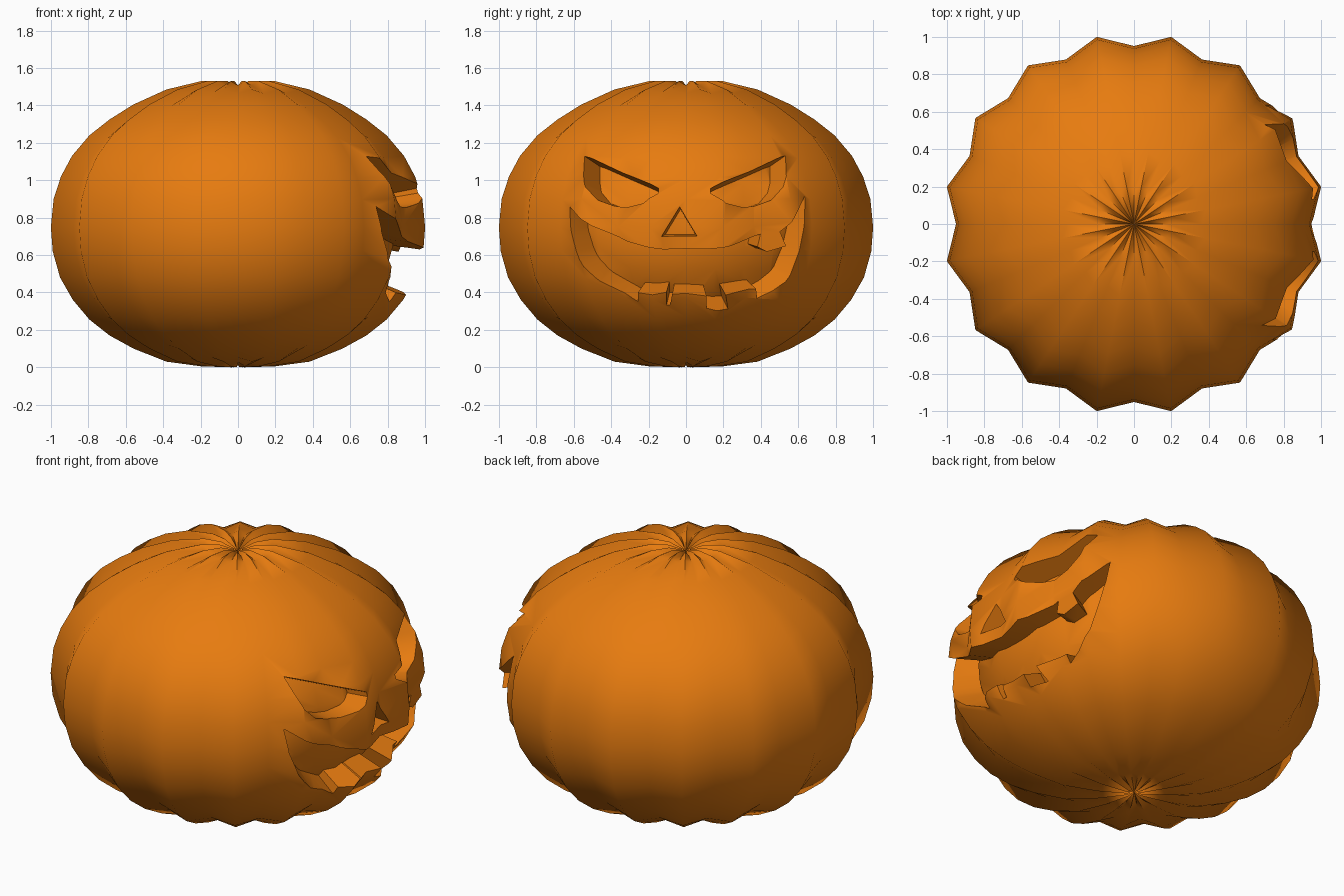
import bpy, bmesh, math
from mathutils import Vector

if "Cube" in bpy.data.objects:
    bpy.data.objects.remove(bpy.data.objects["Cube"])

C = Vector((0, 0, 0.765))          # centre of the gourd
LOBES = 16
# rib crest profile: (radius, height)
PROFILE = [(0.04, 0.0), (0.2, 0.005), (0.39, 0.03), (0.57, 0.10), (0.70, 0.17), (0.81, 0.255),
           (0.90, 0.36), (0.97, 0.48), (1.01, 0.62), (1.02, 0.75), (1.005, 0.90), (0.965, 1.02),
           (0.905, 1.13), (0.81, 1.24), (0.70, 1.325), (0.57, 1.405), (0.39, 1.485), (0.2, 1.53),
           (0.10, 1.53), (0.04, 1.51)]

orange = bpy.data.materials.new("pumpkin_orange")
orange.diffuse_color = (0.80, 0.20, 0.005, 1)
orange.use_nodes = True
orange.node_tree.nodes["Principled BSDF"].inputs["Base Color"].default_value = orange.diffuse_color


def to_object(bm, name):
    bmesh.ops.recalc_face_normals(bm, faces=bm.faces)
    me = bpy.data.meshes.new(name)
    bm.to_mesh(me)
    bm.free()
    me.materials.append(orange)
    ob = bpy.data.objects.new(name, me)
    bpy.context.collection.objects.link(ob)
    return ob


def gourd(name, scale, valley_r, valley_z):
    """Ribbed gourd: crests and valleys alternate around the axis."""
    bm = bmesh.new()
    n = LOBES * 2
    rings = []
    for r, z in PROFILE:
        ring = []
        for i in range(n):
            a = i * math.tau / n
            fr, fz = (1, 1) if i % 2 else (valley_r, valley_z)
            ring.append(bm.verts.new((r * fr * scale * math.cos(a), r * fr * scale * math.sin(a),
                                      C.z + (z - C.z) * fz * scale)))
        rings.append(ring)
    for a, b in zip(rings, rings[1:]):
        for i in range(n):
            j = (i + 1) % n
            bm.faces.new((a[i], a[j], b[j], b[i]))
    # poles closed by a fan
    for ring in (rings[0], rings[-1]):
        mid = bm.verts.new((0, 0, sum(v.co.z for v in ring) / n))
        for i in range(n):
            bm.faces.new((ring[i], ring[(i + 1) % n], mid))
    return to_object(bm, name)


def radius_at(z):
    for (r0, z0), (r1, z1) in zip(PROFILE, PROFILE[1:]):
        if z0 <= z <= z1:
            return (r0 + (r1 - r0) * (z - z0) / (z1 - z0)) * 0.97
    return 0.97


def cone_cutter(name, outline):
    """Outline drawn on the +x side as (y, z), carried toward the centre."""
    bm = bmesh.new()
    inner, outer = [], []
    for y, z in outline:
        d = Vector((math.sqrt(radius_at(z) ** 2 - y * y), y, z)) - C
        inner.append(bm.verts.new(C + d * 0.3))
        outer.append(bm.verts.new(C + d * 1.6))
    n = len(outline)
    for i in range(n):
        j = (i + 1) % n
        bm.faces.new((inner[i], inner[j], outer[j], outer[i]))
    caps = [bm.faces.new(inner[::-1]), bm.faces.new(outer)]
    bmesh.ops.triangulate(bm, faces=caps)
    ob = to_object(bm, name)
    ob.hide_render = True
    return ob


def subtract(ob, cutter):
    mod = ob.modifiers.new("cut", 'BOOLEAN')
    mod.operation = 'DIFFERENCE'
    mod.solver = 'EXACT'
    mod.object = cutter
    bpy.context.view_layer.objects.active = ob
    bpy.ops.object.modifier_apply(modifier=mod.name)


# Body and the core that stays behind the carving
body = gourd("pumpkin_body", 1.0, 0.933, 0.97)
core = gourd("carving_core", 0.835, 0.97, 0.99)
core.hide_render = True

# Face outlines
eye = [(0.53, 1.13), (0.13, 0.955), (0.13, 0.93), (0.21, 0.875), (0.31, 0.857),
       (0.38, 0.865), (0.46, 0.895), (0.51, 0.96), (0.525, 1.04)]
nose = [(-0.035, 0.86), (-0.13, 0.70), (0.06, 0.70)]
mouth = [(-0.63, 0.86), (-0.50, 0.755), (-0.32, 0.67), (-0.12, 0.63), (0.10, 0.63), (0.24, 0.65),
         (0.41, 0.71), (0.395, 0.64), (0.44, 0.615), (0.525, 0.65), (0.50, 0.725), (0.57, 0.80),
         (0.65, 0.92),                                                       # upper lip, hanging tooth
         (0.645, 0.78), (0.61, 0.63), (0.55, 0.50), (0.46, 0.41), (0.385, 0.36),
         (0.385, 0.41), (0.21, 0.39), (0.225, 0.31), (0.11, 0.315),            # right tooth, gap
         (0.11, 0.38), (-0.075, 0.385), (-0.085, 0.33), (-0.105, 0.33),        # middle tooth, gap
         (-0.105, 0.40), (-0.26, 0.395), (-0.26, 0.345), (-0.35, 0.39),        # left tooth
         (-0.46, 0.46), (-0.56, 0.58), (-0.615, 0.72)]
shapes = {"right_eye_cutter": eye,
          "left_eye_cutter": [(-y - 0.015, z) for y, z in eye],
          "nose_cutter": nose, "mouth_cutter": mouth}

# Carve each feature down to the core
for name, outline in shapes.items():
    cutter = cone_cutter(name, outline)
    subtract(cutter, core)
    subtract(body, cutter)
    bpy.data.objects.remove(cutter)
bpy.data.objects.remove(core)

# Soft ribs, crisp carved edges
bpy.ops.object.select_all(action='DESELECT')
body.select_set(True)
bpy.context.view_layer.objects.active = body
bpy.ops.object.shade_smooth_by_angle(angle=math.radians(50))
